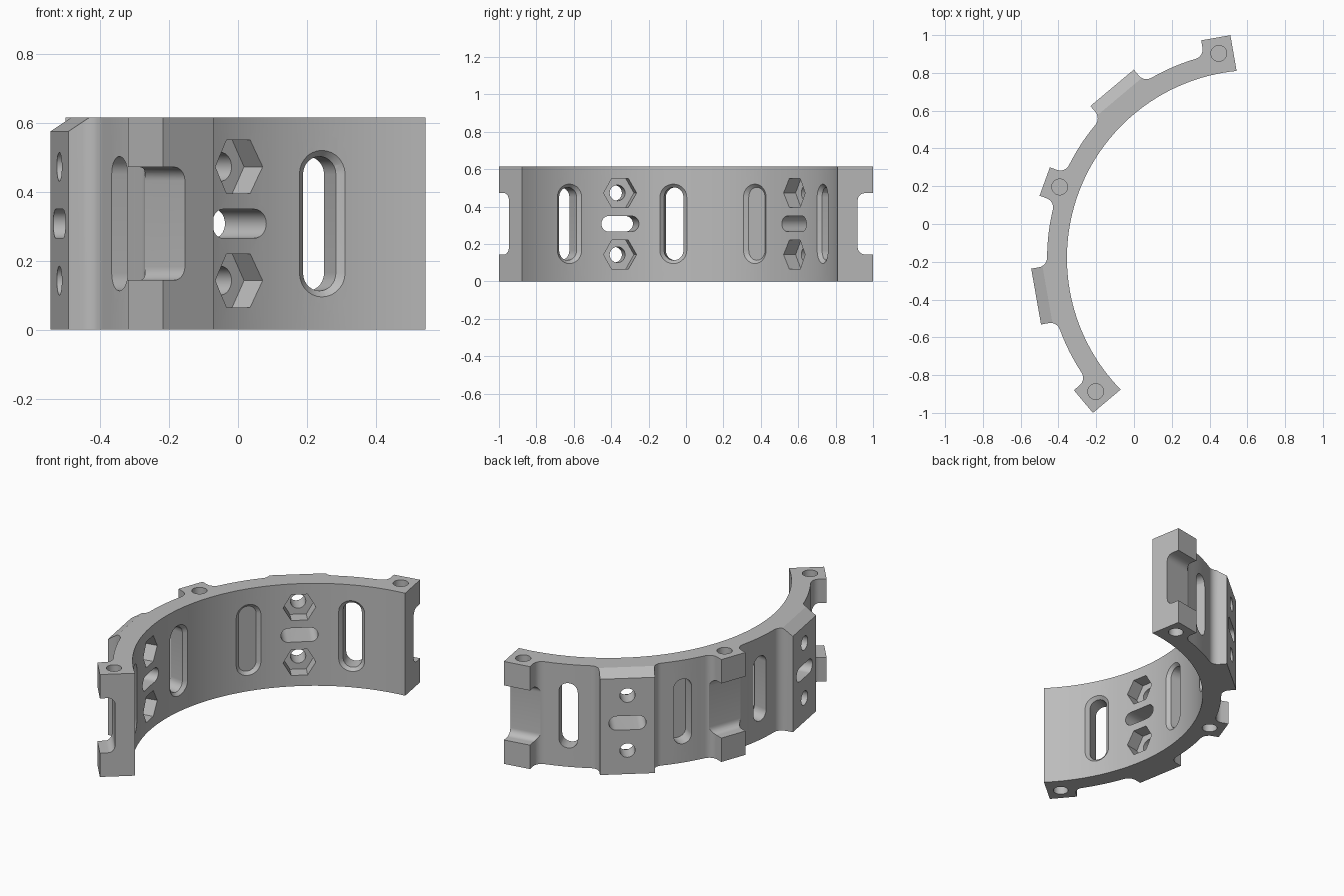
import bpy, bmesh
from math import sin, cos, pi, radians, sqrt, atan2
from mathutils import Vector

if "Cube" in bpy.data.objects:
    bpy.data.objects.remove(bpy.data.objects["Cube"])

CX, CY = 0.64, -0.18          # ring centre
R_IN, R_OUT = 0.995, 1.1      # ring radii
HEIGHT = 0.615
MID = HEIGHT / 2
R_LUG, LUG_W, END_W = 1.184, 0.08, 0.077
R_PLATE, PLATE_W = 1.176, 0.15
FILLET = 0.052
LUGS = (100, 160, 220)
PLATES = (130, 190)
SLOT_OFFSET = 16.5


def local(angle, t, r, z):
    """Tangent, radius and height at a ring angle, turned into a position."""
    a = radians(angle)
    return Vector((CX + r * cos(a) - t * sin(a), CY + r * sin(a) + t * cos(a), z))


def loft(name, loop_a, loop_b):
    """Closed solid between two matching loops."""
    bm = bmesh.new()
    a = [bm.verts.new(p) for p in loop_a]
    b = [bm.verts.new(p) for p in loop_b]
    bm.faces.new(a)
    bm.faces.new(b)
    n = len(a)
    for i in range(n):
        j = (i + 1) % n
        bm.faces.new((a[i], a[j], b[j], b[i]))
    bmesh.ops.recalc_face_normals(bm, faces=bm.faces)
    mesh = bpy.data.meshes.new(name)
    bm.to_mesh(mesh)
    bm.free()
    obj = bpy.data.objects.new(name, mesh)
    bpy.context.collection.objects.link(obj)
    return obj


def stadium(radius, half_run, upright, steps=14):
    """Rounded slot outline (a circle if half_run is zero)."""
    pts = []
    for side in (0, 1):
        for i in range(steps + (1 if half_run else 0)):
            a = pi * (side + i / steps)
            u = radius * cos(a)
            v = radius * sin(a) + (half_run if side == 0 else -half_run)
            pts.append((u, v) if upright else (v, -u))
    return pts


def fillet_side(w, r_face, side):
    """Corner, wall and fillet down to the ring, as (t, r) points."""
    tc = w + FILLET
    rc = sqrt((R_OUT + FILLET) ** 2 - tc ** 2)
    end = atan2(-rc, -tc) + 2 * pi
    pts = [(side * w, r_face)]
    for i in range(9):
        a = pi + (end - pi) * i / 8
        pts.append((side * (tc + FILLET * cos(a)), rc + FILLET * sin(a)))
    return pts


# Ring outline with lugs and plates
outline = []
features = [(a, LUG_W, R_LUG) for a in LUGS] + [(a, PLATE_W, R_PLATE) for a in PLATES]
features.sort()
last_angle = None
for a, w, r_face in features:
    before = fillet_side(w, r_face, -1)[::-1]
    after = fillet_side(w, r_face, 1)
    if a == LUGS[0]:
        before = [(-END_W, r_face)]
    if a == LUGS[-1]:
        after = [(END_W, r_face)]
    reach = atan2(before[0][0], before[0][1]) * 180 / pi
    if last_angle is not None:
        gap = a + reach - last_angle
        for i in range(1, 6):
            outline.append(local(last_angle + gap * i / 6, 0, R_OUT, 0))
    outline += [local(a, t, r, 0) for t, r in before + after]
    last_angle = a + atan2(after[-1][0], after[-1][1]) * 180 / pi
spread = atan2(END_W, R_IN) * 180 / pi
first, last = LUGS[0] - spread, LUGS[-1] + spread
for i in range(61):
    outline.append(local(last + (first - last) * i / 60, 0, R_IN, 0))
ring = loft("ring_segment", outline, [p + Vector((0, 0, HEIGHT)) for p in outline])

# Cutters
cutters = []


def radial_cut(name, angle, shape, z, r0, r1, shape_end=None):
    cutters.append(loft(name, [local(angle, t, r0, z + v) for t, v in shape],
                        [local(angle, t, r1, z + v) for t, v in shape_end or shape]))


def tangent_cut(name, angle, profile, half):
    cutters.append(loft(name, [local(angle, -half, r, z) for r, z in profile],
                        [local(angle, half, r, z) for r, z in profile]))


hexagon = [(0.0895 * cos(i * pi / 3), 0.0895 * sin(i * pi / 3)) for i in range(6)]
hole = stadium(0.042, 0, True)

for a in PLATES:
    # Nut pockets, bolt holes and the middle slot
    for side in (-1, 1):
        z = MID + side * 0.165
        radial_cut("nut_pocket_cutter", a, hexagon, z, 0.9, 1.075)
        radial_cut("bolt_hole_cutter", a, hole, z, 0.92, 1.3)
        # Tall windows with a bevelled inner rim
        b = a + side * SLOT_OFFSET
        radial_cut("window_cutter", b, stadium(0.052, 0.143, True), MID, 0.9, 1.25)
        radial_cut("window_rim_cutter", b, stadium(0.0925, 0.143, True), MID,
                   0.972, 1.0125, stadium(0.052, 0.143, True))
    radial_cut("middle_slot_cutter", a, stadium(0.042, 0.06, False), MID, 0.9, 1.3)
    # Sloped upper edge
    slope = [(1.115, HEIGHT), (1.187, HEIGHT - 0.047), (1.25, HEIGHT - 0.047),
             (1.25, HEIGHT + 0.05), (1.115, HEIGHT + 0.05)]
    tangent_cut("plate_slope_cutter", a, slope, 0.17)

# Notch across each lug, with rounded floor corners
corner = 0.04
half_notch = 0.164
notch = [(1.3, MID - half_notch)]
for side in (-1, 1):
    arc = []
    for i in range(9):
        q = pi / 2 * i / 8
        arc.append((R_OUT + 0.001 + corner * (1 - sin(q)),
                    MID + side * (half_notch - corner + corner * cos(q))))
    notch += arc if side < 0 else arc[::-1]
notch.append((1.3, MID + half_notch))

for a in LUGS:
    tangent_cut("lug_notch_cutter", a, notch, 0.16)
    # Blind pin holes, top and bottom
    for z0, z1 in ((-0.1, 0.1), (HEIGHT - 0.1, HEIGHT + 0.1)):
        cutters.append(loft("pin_hole_cutter",
                            [local(a, t, R_OUT + v, z0) for t, v in hole],
                            [local(a, t, R_OUT + v, z1) for t, v in hole]))

# Cut everything out of the ring
bpy.ops.object.select_all(action='DESELECT')
ring.select_set(True)
bpy.context.view_layer.objects.active = ring
for cutter in cutters:
    cutter.hide_render = True
    mod = ring.modifiers.new("cut", 'BOOLEAN')
    mod.operation = 'DIFFERENCE'
    mod.solver = 'EXACT'
    mod.object = cutter
    bpy.ops.object.modifier_apply(modifier=mod.name)
    bpy.data.objects.remove(cutter)

# Colour and shading
grey = bpy.data.materials.new("plain grey")
grey.use_nodes = True
colour = (0.5, 0.5, 0.5, 1)
grey.diffuse_color = colour
grey.node_tree.nodes["Principled BSDF"].inputs["Base Color"].default_value = colour
ring.data.materials.clear()
ring.data.materials.append(grey)
bpy.ops.object.shade_smooth_by_angle(angle=radians(25))
